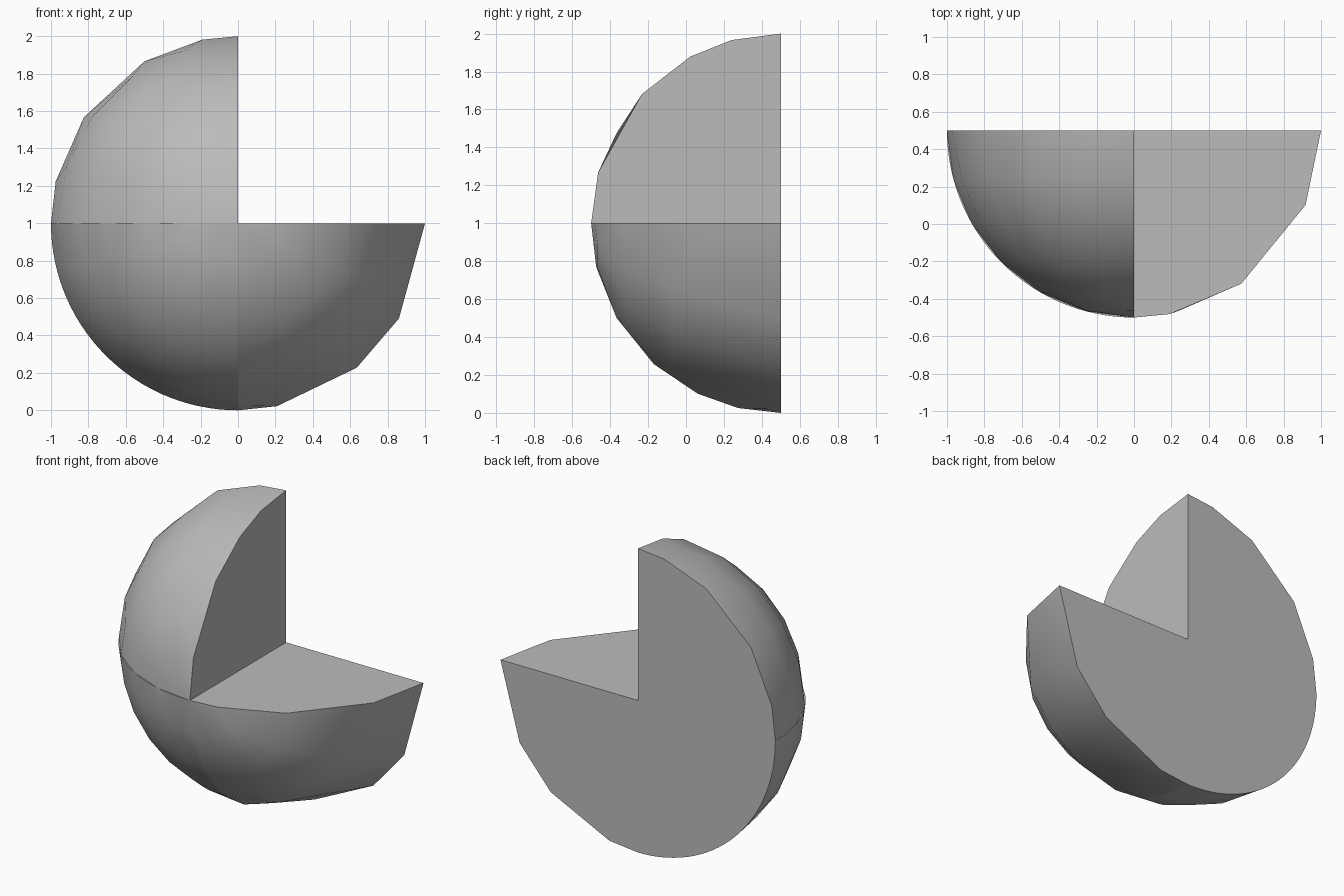
import bpy, bmesh
from math import radians, sin, cos
from mathutils import Vector

if "Cube" in bpy.data.objects:
    bpy.data.objects.remove(bpy.data.objects["Cube"], do_unlink=True)

CENTRE = Vector((0, 0.5, 1))
FRONT = Vector((0, -1, 0))
LEFT, RIGHT = Vector((1, 0, 0)), Vector((-1, 0, 0))
UP, DOWN = Vector((0, 0, 1)), Vector((0, 0, -1))

grey = bpy.data.materials.new("stone_grey")
grey.use_nodes = True
grey.diffuse_color = (0.5, 0.5, 0.5, 1)
bsdf = grey.node_tree.nodes["Principled BSDF"]
bsdf.inputs["Base Color"].default_value = grey.diffuse_color
bsdf.inputs["Roughness"].default_value = 0.7


def arc(a, b, degrees):
    """Unit-circle points swept from direction a to direction b."""
    return [a * cos(radians(d)) + b * sin(radians(d)) for d in degrees]


def wedge(name, side, vertical, level_rim, upright_rim, back_rim, rings, spokes):
    """Solid eighth of a ball, with its own facets on each of its three rims."""
    points = [Vector()]
    points += arc(FRONT, side, level_rim)
    points += arc(FRONT, vertical, upright_rim)
    points += arc(side, vertical, back_rim)
    for around in arc(side, vertical, spokes):
        points += arc(FRONT, around, rings)

    bm = bmesh.new()
    for p in points:
        bm.verts.new(CENTRE + p)
    bmesh.ops.remove_doubles(bm, verts=bm.verts, dist=0.001)
    bmesh.ops.convex_hull(bm, input=bm.verts)
    # merge the triangles of each flat cut
    bmesh.ops.dissolve_limit(bm, angle_limit=radians(0.5),
                             verts=bm.verts, edges=bm.edges)
    bmesh.ops.recalc_face_normals(bm, faces=bm.faces)
    mesh = bpy.data.meshes.new(name)
    bm.to_mesh(mesh)
    bm.free()
    mesh.materials.append(grey)
    obj = bpy.data.objects.new(name, mesh)
    bpy.context.collection.objects.link(obj)
    bpy.ops.object.select_all(action='DESELECT')
    obj.select_set(True)
    bpy.context.view_layer.objects.active = obj
    bpy.ops.object.shade_smooth_by_angle(angle=radians(50))


fine = range(0, 91, 4 - 1)
medium = range(0, 91, 15)
lower_seam = [0, 13, 30, 48, 64, 77, 90]

# Upper wedge, coarse on its cut and back outline
wedge("upper_right_wedge", RIGHT, UP, medium,
      [0, 15.5, 43, 61.5, 75, 90], [0, 13, 34.5, 60, 79, 90],
      [15, 30, 45, 60, 75], [18, 36, 54, 72])

# Lower wedge with finely rounded outer rims
wedge("lower_right_wedge", RIGHT, DOWN, fine, lower_seam, fine,
      [15, 30, 45, 60, 75], [15, 30, 45, 60, 75])

# Lower wedge with broad facets towards its tip
wedge("lower_left_wedge", LEFT, DOWN, [0, 11, 35, 66.5, 90],
      lower_seam, [0, 30.6, 50.6, 78, 90],
      [15, 35, 55], [25, 45, 65])
